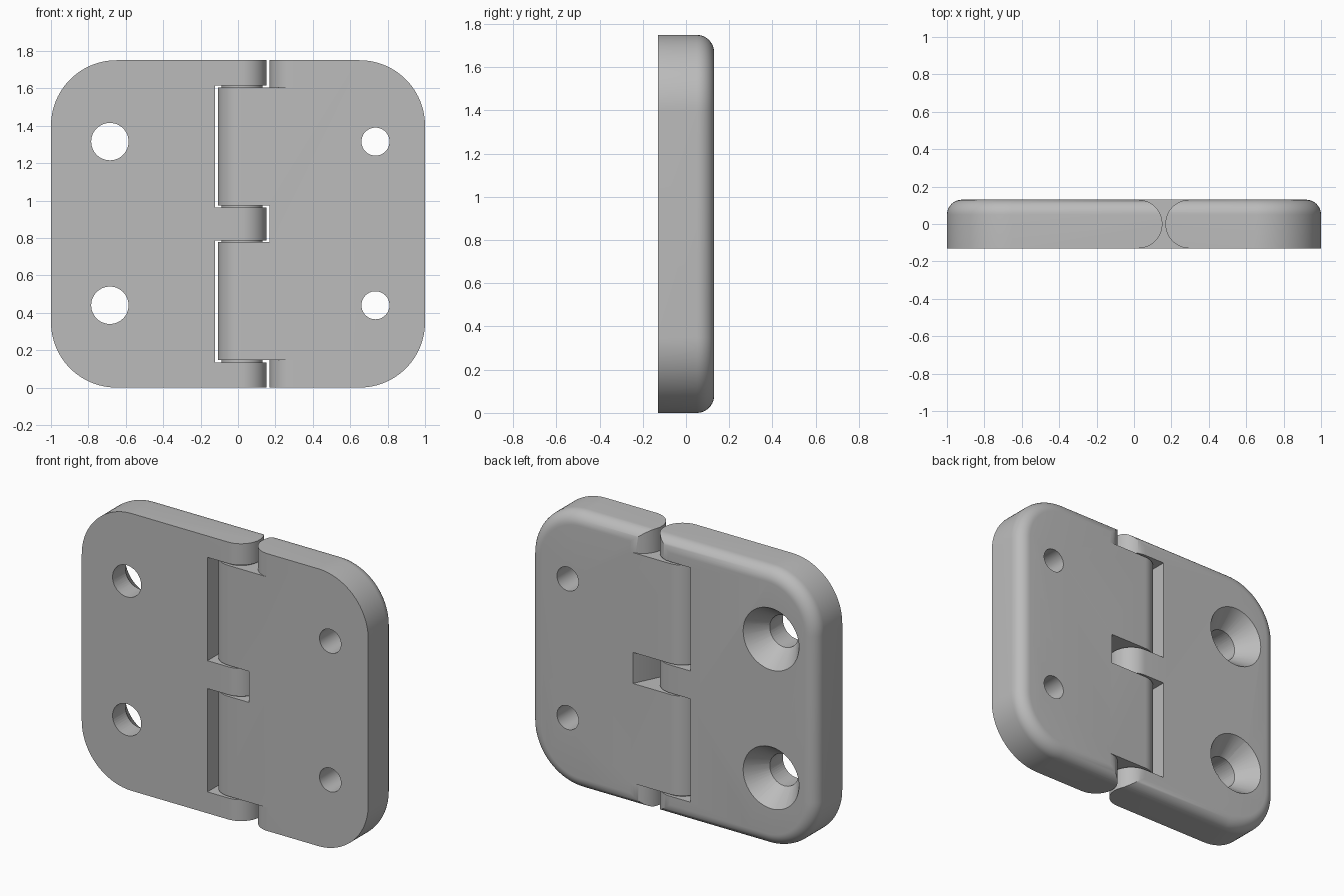
import bpy, bmesh, math
from mathutils import Matrix, Vector

cube = bpy.data.objects.get("Cube")
if cube:
    bpy.data.objects.remove(cube, do_unlink=True)

T = 0.13              # half thickness and knuckle radius
PIN_X = 0.022         # hinge axis
H = 1.75              # height
FILLET = 0.08
CORNER = 0.35
FAR = 0.4             # overshoot for cutters

metal = bpy.data.materials.new("grey metal")
metal.use_nodes = True
grey = (0.5, 0.5, 0.5, 1)
metal.diffuse_color = grey
metal.node_tree.nodes["Principled BSDF"].inputs["Base Color"].default_value = grey


def arc(cx, cy, r, a0, a1, n=24):
    """Points along a circular arc, angles in degrees."""
    return [(cx + r * math.cos(math.radians(a0 + (a1 - a0) * i / n)),
             cy + r * math.sin(math.radians(a0 + (a1 - a0) * i / n))) for i in range(n + 1)]


def to_object(name, bm):
    bmesh.ops.recalc_face_normals(bm, faces=bm.faces[:])
    mesh = bpy.data.meshes.new(name)
    bm.to_mesh(mesh)
    bm.free()
    mesh.materials.append(metal)
    obj = bpy.data.objects.new(name, mesh)
    bpy.context.collection.objects.link(obj)
    return obj


def extrude(bm, coords, offset):
    face = bm.faces.new([bm.verts.new(c) for c in coords])
    geom = bmesh.ops.extrude_face_region(bm, geom=[face])["geom"]
    verts = [g for g in geom if isinstance(g, bmesh.types.BMVert)]
    bmesh.ops.translate(bm, verts=verts, vec=offset)


def prism(name, points, z0, z1):
    """Upright prism from a plan outline."""
    bm = bmesh.new()
    extrude(bm, [(x, y, z0) for x, y in points], Vector((0, 0, z1 - z0)))
    return to_object(name, bm)


def cone_along_y(name, x, z, r_front, r_back, y0, y1):
    bm = bmesh.new()
    bmesh.ops.create_cone(bm, cap_ends=True, segments=48, radius1=r_back,
                          radius2=r_front, depth=y1 - y0,
                          matrix=Matrix.Translation((x, (y0 + y1) / 2, z))
                          @ Matrix.Rotation(math.pi / 2, 4, 'X'))
    return to_object(name, bm)


def boolean(obj, cutter, operation='DIFFERENCE'):
    cutter.hide_render = True
    mod = obj.modifiers.new("cut", 'BOOLEAN')
    mod.operation = operation
    mod.solver = 'EXACT'
    mod.object = cutter
    bpy.context.view_layer.objects.active = obj
    bpy.ops.object.modifier_apply(modifier=mod.name)
    bpy.data.objects.remove(cutter, do_unlink=True)


def blank(name, side, inner):
    """Plate with round outer corners and a filleted back rim."""
    edge = 1 - CORNER
    outline = [(inner, 0)] + arc(edge, CORNER, CORNER, -90, 0) \
        + arc(edge, H - CORNER, CORNER, 0, 90) + [(inner, H)]
    bm = bmesh.new()
    extrude(bm, [(side * x, -T, z) for x, z in outline], Vector((0, 2 * T, 0)))
    rim = [e for e in bm.edges
           if all(v.co.y > 0 for v in e.verts)
           and not all(abs(v.co.x - side * inner) < 1e-4 for v in e.verts)]
    bmesh.ops.bevel(bm, geom=rim, offset=FILLET, offset_type='OFFSET',
                    segments=10, profile=0.5, affect='EDGES', clamp_overlap=False)
    return to_object(name, bm)


def box_plan(x0, x1):
    return [(x0, -FAR), (x1, -FAR), (x1, FAR), (x0, FAR)]


def finish(obj):
    bpy.ops.object.select_all(action='DESELECT')
    obj.select_set(True)
    bpy.context.view_layer.objects.active = obj
    bpy.ops.object.shade_smooth_by_angle(angle=math.radians(30))


# Wide leaf: three knuckles and countersunk holes
wide = blank("countersunk_leaf", -1, -FAR)
boolean(wide, prism("round_end", [(-2, -T)] + arc(PIN_X, 0, T, -90, 90) + [(-2, T)],
                    -1, 3), 'INTERSECT')
for z0, z1 in ((0.135, 0.787), (0.963, 1.615)):
    boolean(wide, prism("pocket", box_plan(-0.122, 1), z0, z1))
for z in (0.44, 1.315):
    boolean(wide, cone_along_y("hole", -0.685, z, 0.1, 0.1, -FAR, FAR))
    slope = 0.095 / T
    boolean(wide, cone_along_y("countersink", -0.685, z, 0.1 - slope * 0.02,
                               0.195 + slope * 0.02, -0.02, T + 0.02))
finish(wide)

# Narrow leaf: two knuckles and plain holes
narrow = blank("plain_leaf", 1, -FAR)
boolean(narrow, prism("round_end", [(2, -T)] + arc(PIN_X, 0, T, 270, 90) + [(2, T)],
                      -1, 3), 'INTERSECT')
END_X = 0.298
end_plan = [(-1, -FAR), (END_X, -FAR)] + arc(END_X, 0, T, 270, 90) + [(END_X, FAR), (-1, FAR)]
for z0, z1 in ((-1, 0.147), (1.603, 3)):
    boolean(narrow, prism("end_notch", end_plan, z0, z1))
mid_plan = [(-1, -FAR), (0.168, -FAR), (0.168, -0.1), (0.28, T), (0.28, FAR), (-1, FAR)]
boolean(narrow, prism("middle_pocket", mid_plan, 0.777, 0.973))
for z in (0.44, 1.315):
    boolean(narrow, cone_along_y("hole", 0.735, z, 0.075, 0.075, -FAR, FAR))
finish(narrow)

# Pin bridging the gaps between the knuckles
pin = prism("hinge_pin", arc(PIN_X, 0, 0.11, 0, 352.5, 47), 0.1, 1.65)
finish(pin)
